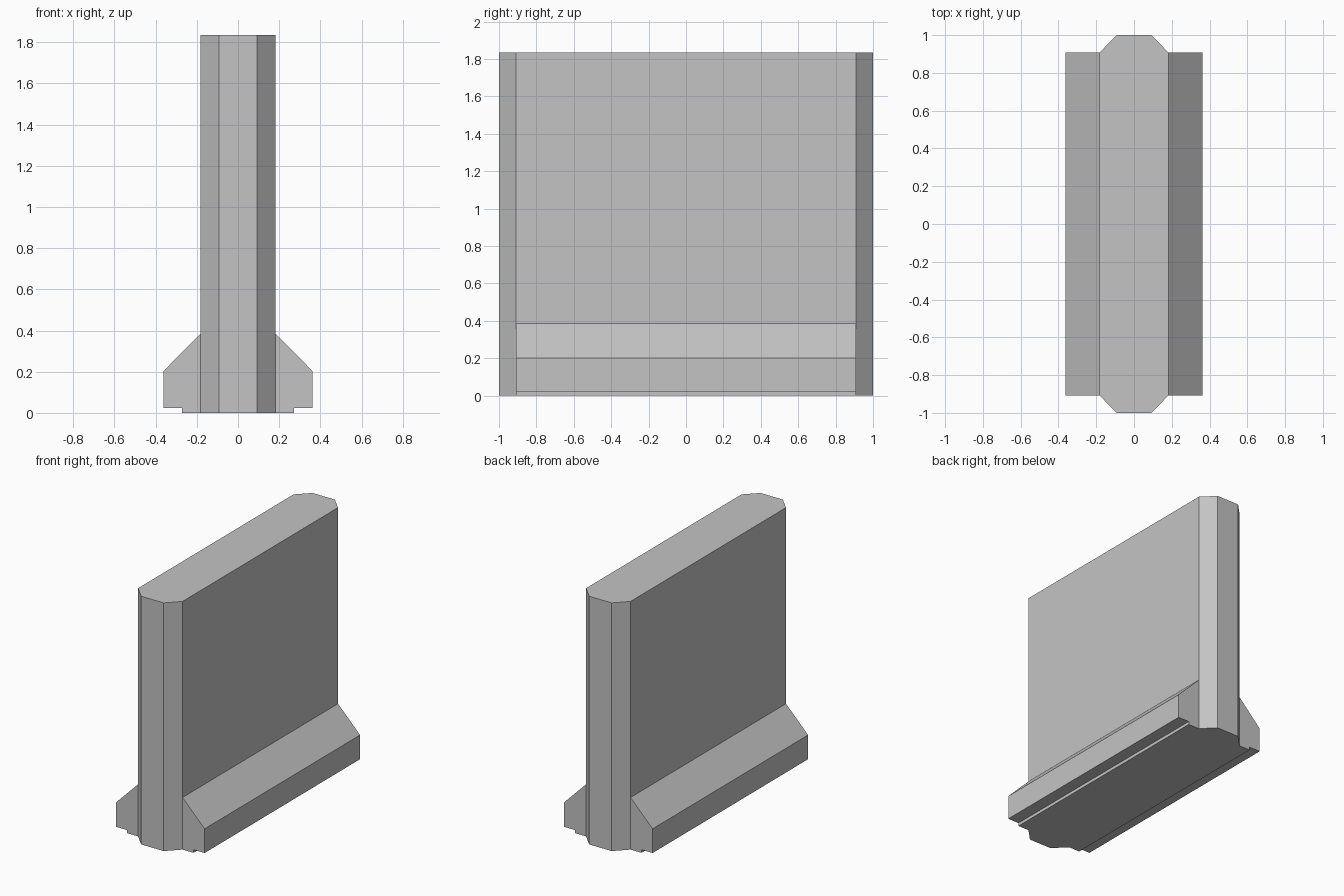
import bpy
import bmesh
from mathutils import Vector

cube = bpy.data.objects.get("Cube")
if cube:
    bpy.data.objects.remove(cube, do_unlink=True)

# Plain concrete grey
GREY = (0.55, 0.55, 0.55, 1.0)
concrete = bpy.data.materials.new("concrete_grey")
concrete.use_nodes = True
concrete.diffuse_color = GREY
concrete.node_tree.nodes["Principled BSDF"].inputs["Base Color"].default_value = GREY

HALF_T = 0.182     # half thickness of the wall
CHAMFER = 0.09     # corner cut at the wall ends
SHOULDER = 0.908   # where the end chamfers start
HEIGHT = 1.835


def extrude_profile(name, points, direction):
    """Make a closed prism by sweeping a flat outline along a direction."""
    bm = bmesh.new()
    face = bm.faces.new([bm.verts.new(p) for p in points])
    swept = bmesh.ops.extrude_face_region(bm, geom=[face], use_keep_orig=True)
    verts = [g for g in swept["geom"] if isinstance(g, bmesh.types.BMVert)]
    bmesh.ops.translate(bm, verts=verts, vec=Vector(direction))
    bmesh.ops.recalc_face_normals(bm, faces=bm.faces)
    mesh = bpy.data.meshes.new(name)
    bm.to_mesh(mesh)
    bm.free()
    mesh.materials.append(concrete)
    obj = bpy.data.objects.new(name, mesh)
    bpy.context.collection.objects.link(obj)
    return obj


# Upright wall slab with chamfered ends
tip = HALF_T - CHAMFER
quarter = [(HALF_T, SHOULDER), (tip, 1.0)]
half = quarter + [(-x, y) for x, y in reversed(quarter)]
outline = half + [(-x, -y) for x, y in half]
extrude_profile("wall_slab", [(x, y, 0) for x, y in outline], (0, 0, HEIGHT))

# Sloped footing on both sides, with a small step underneath
section = [(HALF_T, 0), (0.272, 0), (0.272, 0.023), (0.363, 0.023),
           (0.363, 0.202), (HALF_T, 0.385)]
footing = extrude_profile("side_footings", [(x, -SHOULDER, z) for x, z in section],
                          (0, 2 * SHOULDER, 0))
mirror = footing.modifiers.new("mirror", "MIRROR")
mirror.use_axis = (True, False, False)
mirror.use_mirror_merge = False
